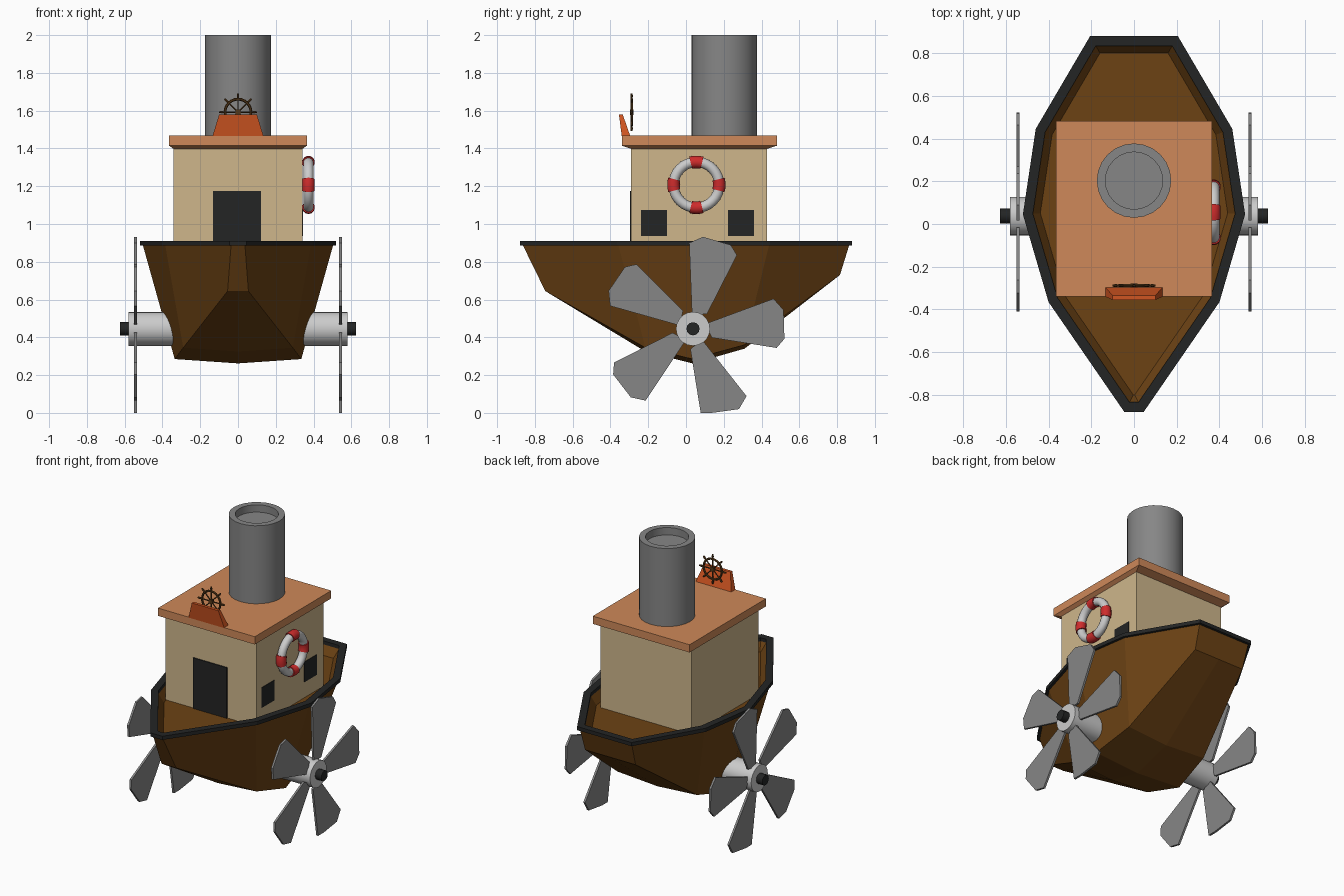
import bpy, bmesh, math
from mathutils import Vector, Matrix

if "Cube" in bpy.data.objects:
    bpy.data.objects.remove(bpy.data.objects["Cube"])


def mat(name, r, g, b):
    m = bpy.data.materials.new(name)
    m.diffuse_color = (r, g, b, 1)
    m.use_nodes = True
    m.node_tree.nodes["Principled BSDF"].inputs["Base Color"].default_value = m.diffuse_color
    return m


BROWN = mat("hull_brown", .15, .055, .007)
DARK = mat("dark", .017, .018, .018)
TAN = mat("tan", .62, .47, .26)
ROOF = mat("roof_orange", .62, .25, .1)
ORANGE = mat("bright_orange", .62, .09, .015)
RED = mat("red", .62, .025, .025)
WHITE = mat("white", .7, .7, .67)
WOOD = mat("wheel_wood", .09, .04, .01)
GREY = mat("metal_grey", .24, .24, .24)


def mesh(name, verts, faces, m):
    me = bpy.data.meshes.new(name)
    me.from_pydata([tuple(v) for v in verts], [], faces)
    bm = bmesh.new()
    bm.from_mesh(me)
    bmesh.ops.recalc_face_normals(bm, faces=bm.faces)
    bm.to_mesh(me)
    bm.free()
    ob = bpy.data.objects.new(name, me)
    bpy.context.collection.objects.link(ob)
    me.materials.append(m)
    return ob


def smooth(ob):
    bpy.ops.object.select_all(action='DESELECT')
    ob.select_set(True)
    bpy.context.view_layer.objects.active = ob
    bpy.ops.object.shade_smooth_by_angle(angle=math.radians(35))
    return ob


def bridge(loops, close=False):
    """Quads joining equal-length closed loops; close joins the last to the first."""
    n = len(loops[0])
    k = len(loops)
    return [(a * n + i, a * n + (i + 1) % n, (a + 1) % k * n + (i + 1) % n, (a + 1) % k * n + i)
            for a in range(k if close else k - 1) for i in range(n)]


def stack(name, loops, m, close=False):
    """Solid lofted through loops, with end caps unless it closes on itself."""
    n = len(loops[0])
    f = bridge(loops, close)
    if not close:
        f += [tuple(range(n)), tuple(range(n * (len(loops) - 1), n * len(loops)))]
    return mesh(name, [v for l in loops for v in l], f, m)


def rect(x0, x1, y0, y1, z):
    return [(x0, y0, z), (x1, y0, z), (x1, y1, z), (x0, y1, z)]


def box(name, x, y, z, m):
    return stack(name, [rect(*x, *y, z[0]), rect(*x, *y, z[1])], m)


def lathe(name, prof, m, n, M):
    """Profile of (radius, height) turned round local z, then placed by M."""
    loops = [[M @ Vector((r * math.cos(i * math.tau / n), r * math.sin(i * math.tau / n), h))
              for i in range(n)] for r, h in prof]
    return smooth(stack(name, loops, m))


def arc_tube(name, R, r, a0, a1, seg, M, m, sides=14):
    """Ring or ring section round local z."""
    full = a1 - a0 > math.tau - .01
    loops = []
    for i in range(seg if full else seg + 1):
        a = a0 + (a1 - a0) * i / seg
        loops.append([])
        for j in range(sides):
            t = math.tau * j / sides
            d = R + r * math.cos(t)
            loops[-1].append(M @ Vector((d * math.cos(a), d * math.sin(a), r * math.sin(t))))
    return smooth(stack(name, loops, m, full))


def inset(pts, d):
    """Mitred inset of a counter-clockwise outline."""
    out = []
    for i, p in enumerate(pts):
        p = Vector(p)
        e0 = (p - Vector(pts[i - 1])).normalized()
        e1 = (Vector(pts[(i + 1) % len(pts)]) - p).normalized()
        n0, n1 = Vector((-e0.y, e0.x)), Vector((-e1.y, e1.x))
        out.append(p + (n0 + n1) * d / (1 + n0.dot(n1)))
    return out


def both(half):
    return half + [(-p[0],) + tuple(p[1:]) for p in reversed(half)]


def at(pts, z):
    return [(p[0], p[1], z) for p in pts]


# Hull: chine, deck edge, inner wall and sunken floor, plus a shallow V bottom
rim = both([(.045, -.88), (.4, -.365), (.52, .045), (.46, .445), (.205, .88)])
chine = both([(.055, -.745, .645), (.29, -.215, .345), (.335, .035, .285),
              (.30, .31, .36), (.19, .815, .73)])
keel = [(0, -.745, .645), (0, -.215, .325), (0, .035, .262), (0, .31, .34), (0, .815, .73)]
loops = [chine, at(inset(rim, .016), .888), at(inset(rim, .045), .888), at(inset(rim, .08), .83)]
faces = bridge(loops) + [tuple(range(30, 40))]
for i in range(4):
    faces += [(i, i + 1, 41 + i, 40 + i), (9 - i, 8 - i, 41 + i, 40 + i)]
mesh("hull", [v for l in loops for v in l] + keel, faces, BROWN)

# Dark gunwale strip
stack("gunwale", [at(rim, .885), at(rim, .91), at(inset(rim, .046), .91),
                  at(inset(rim, .046), .885)], DARK, True)

# Cabin, roof, door and windows
box("cabin", (-.342, .342), (-.29, .43), (.825, 1.41), TAN)
stack("roof", [rect(-.342, .342, -.29, .43, 1.398), rect(-.365, .365, -.34, .483, 1.415),
               rect(-.365, .365, -.34, .483, 1.468)], ROOF)
box("door", (-.133, .122), (-.297, -.28), (.83, 1.175), DARK)
for y in (-.237, .223):
    box("window", (.33, .345), (y, y + .137), (.937, 1.075), DARK)

# Funnel with a recessed top
lathe("funnel", [(.174, 1.45), (.174, 2), (.134, 2), (.134, 1.95)], GREY, 24,
      Matrix.Translation((0, .203, 0)))

# Wheel stand leaning forward
stack("wheel_stand", [rect(-.135, .135, -.34, -.295, 1.465),
                      rect(-.1, .1, -.355, -.335, 1.58)], ORANGE)

# Steering wheel: rim, hub and eight spokes
W = Matrix.Translation((0, -.288, 1.592)) @ Matrix.Rotation(math.pi / 2, 4, 'X')
arc_tube("wheel_rim", .069, .0075, 0, math.tau, 24, W, WOOD, 6)
lathe("wheel_hub", [(.016, -.009), (.016, .009)], WOOD, 10, W)
for i in range(8):
    S = W @ Matrix.Rotation(i * math.tau / 8, 4, 'Z') @ Matrix.Rotation(math.pi / 2, 4, 'Y')
    lathe("wheel_spoke", [(.004, 0), (.004, .07), (.007, .085), (.005, .1)], WOOD, 6, S)

# Lifebuoy with four red bands on the right wall
B = Matrix.Translation((.373, .055, 1.207)) @ Matrix.Rotation(math.pi / 2, 4, 'Y')
arc_tube("lifebuoy", .121, .027, 0, math.tau, 32, B, WHITE)
for i in range(4):
    a = i * math.pi / 2
    arc_tube("lifebuoy_band", .121, .033, a - .25, a + .25, 4, B, RED)

# Paddle wheels: shaft, cap and five blades on each side
blade = [(-.005, .07), (.075, .08), (.233, .39), (.2, .444), (.053, .487), (-.02, .455)]
for side, s in (("right", 1), ("left", -1)):
    axis = Matrix.Translation((0, .037, .445)) @ Matrix.Rotation(s * math.pi / 2, 4, 'Y')
    lathe(side + "_shaft", [(.09, .25), (.09, .58)], WHITE, 20, axis)
    lathe(side + "_shaft_cap", [(.035, .57), (.035, .626)], DARK, 12, axis)
    for k in range(5):
        R = Matrix.Rotation(k * math.tau / 5, 2)
        pts = [R @ Vector(p) for p in blade]
        stack(side + "_blade", [[(s * x, p.x + .037, max(0, p.y + .445)) for p in pts]
                                for x in (.536, .55)], GREY)
